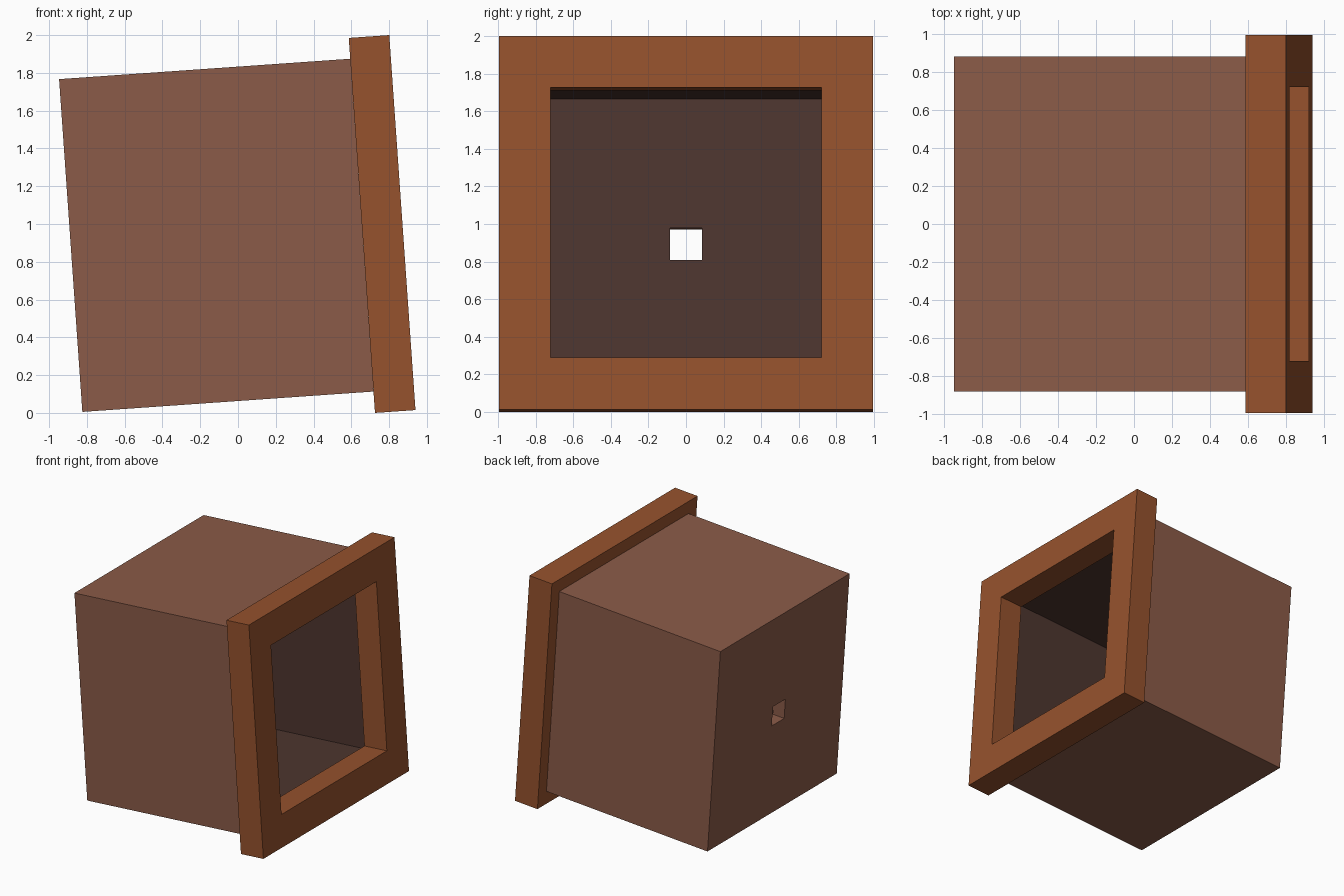
import bpy, bmesh, math

default = bpy.data.objects.get("Cube")
if default:
    bpy.data.objects.remove(default, do_unlink=True)

TILT = math.radians(-4)


def make_material(name, rgb):
    linear = [((c / 255 + 0.055) / 1.055) ** 2.4 for c in rgb]
    mat = bpy.data.materials.new(name)
    mat.use_nodes = True
    mat.diffuse_color = (*linear, 1)
    mat.node_tree.nodes["Principled BSDF"].inputs["Base Color"].default_value = (*linear, 1)
    return mat


def square_tube(name, rings, location, materials, inner_bands=()):
    """Closed tube through square rings given as (x, half width) pairs."""
    bm = bmesh.new()
    corners = [(-1, -1), (1, -1), (1, 1), (-1, 1)]
    loops = [[bm.verts.new((x, h * a, h * b)) for a, b in corners] for x, h in rings]
    for band, loop in enumerate(loops):
        following = loops[(band + 1) % len(loops)]
        for i in range(4):
            j = (i + 1) % 4
            face = bm.faces.new((loop[i], loop[j], following[j], following[i]))
            face.material_index = 1 if band in inner_bands else 0
    bmesh.ops.recalc_face_normals(bm, faces=bm.faces)
    mesh = bpy.data.meshes.new(name)
    bm.to_mesh(mesh)
    bm.free()
    for mat in materials:
        mesh.materials.append(mat)
    obj = bpy.data.objects.new(name, mesh)
    obj.location = location
    obj.rotation_euler.y = TILT
    bpy.context.collection.objects.link(obj)
    return obj


sienna = make_material("sienna frame", (150, 82, 45))
brown = make_material("brown shell", (139, 91, 72))
dark = make_material("dark interior", (78, 54, 47))

# Hollow box: open at the front, small square hole in the back wall
length, half, wall, hole = 1.545, 0.883, 0.11, 0.085
front, back = length / 2, -length / 2
square_tube("box_shell", [
    (front, half), (back, half),
    (back, hole), (back + wall, hole),
    (back + wall, half - wall), (front, half - wall),
], (-0.115, 0, 0.94), [brown, dark], inner_bands=(3, 4))

# Thick square frame around the opening
depth, outer, opening = 0.215, 0.995, 0.72
square_tube("front_frame", [
    (depth / 2, outer), (-depth / 2, outer),
    (-depth / 2, opening), (depth / 2, opening),
], (0.763, 0, 1.0), [sienna])
